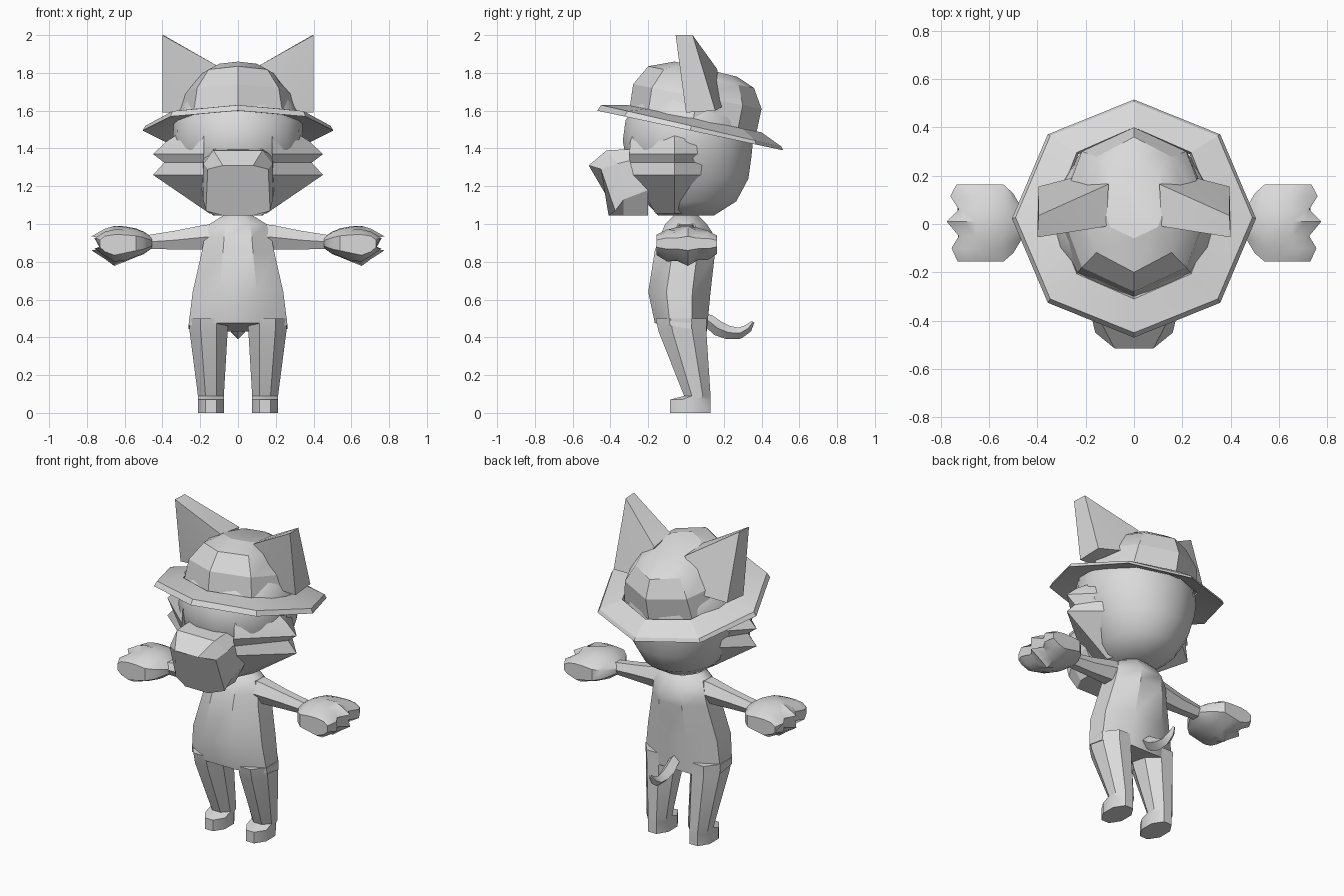
import bpy, bmesh, math
from mathutils import Vector

if "Cube" in bpy.data.objects:
    bpy.data.objects.remove(bpy.data.objects["Cube"])

grey = bpy.data.materials.new("light_grey")
grey.diffuse_color = (0.7, 0.7, 0.7, 1)
grey.use_nodes = True
grey.node_tree.nodes["Principled BSDF"].inputs["Base Color"].default_value = grey.diffuse_color


def finish(name, bm, angle=35, mirror=False):
    """Turn a bmesh into a shaded, optionally mirrored object."""
    bmesh.ops.recalc_face_normals(bm, faces=bm.faces)
    me = bpy.data.meshes.new(name)
    bm.to_mesh(me)
    bm.free()
    me.materials.append(grey)
    ob = bpy.data.objects.new(name, me)
    bpy.context.collection.objects.link(ob)
    bpy.ops.object.select_all(action='DESELECT')
    ob.select_set(True)
    bpy.context.view_layer.objects.active = ob
    bpy.ops.object.shade_smooth_by_angle(angle=math.radians(angle))
    if mirror:
        ob.modifiers.new("mirror", 'MIRROR')
    return ob


def loft(name, rings, angle=35, mirror=False, closed=False):
    """Skin rings with equal point counts; cap the ends unless closed."""
    bm = bmesh.new()
    vs = [[bm.verts.new(p) for p in r] for r in rings]
    n = len(vs[0])
    pairs = list(zip(vs, vs[1:])) + ([(vs[-1], vs[0])] if closed else [])
    for a, b in pairs:
        for i in range(n):
            j = (i + 1) % n
            bm.faces.new((a[i], a[j], b[j], b[i]))
    if not closed:
        bm.faces.new(vs[0])
        bm.faces.new(vs[-1])
    return finish(name, bm, angle, mirror)


def ring(x0, x1, y0, y1, z0, z1=None, n=8, flat=False):
    """Horizontal n-gon in a box; z runs from z0 (front) to z1 (back)."""
    z1 = z0 if z1 is None else z1
    ph, k = (math.pi / n, 1 / math.cos(math.pi / n)) if flat else (0, 1)
    pts = []
    for i in range(n):
        a = 2 * math.pi * i / n + ph
        u, v = math.cos(a) * k, math.sin(a) * k
        pts.append(((x0 + x1) / 2 + u * (x1 - x0) / 2,
                    (y0 + y1) / 2 + v * (y1 - y0) / 2,
                    (z0 + z1) / 2 + v * (z1 - z0) / 2))
    return pts


# Torso: half width, front, back, height in front, height behind
torso = [(.262, -.165, .11, .475, .43), (.24, -.20, .13, .64, .64),
         (.19, -.165, .155, .86, .86), (.178, -.14, .155, .93, .93),
         (.15, -.11, .11, 1.0, 1.0), (.07, -.06, .06, 1.05, 1.05)]
loft("torso", [ring(-w, w, a, b, z, y, flat=True) for w, a, b, z, y in torso])

# Legs with short square-toed feet
leg = [(.05, .26, -.16, .108, .50), (.055, .256, -.145, .108, .43),
       (.075, .212, -.01, .13, .09), (.075, .212, -.085, .13, .07),
       (.075, .212, -.085, .13, 0)]
loft("leg", [ring(*s, flat=True) for s in leg], mirror=True)

# Tail: diamond section following a curled path
tail = [(.08, .50, .03), (.12, .487, .035), (.17, .447, .04), (.225, .425, .036),
        (.285, .422, .03), (.33, .448, .022), (.355, .482, .008)]
rings = []
for i, (y, z, r) in enumerate(tail):
    a, b = tail[max(i - 1, 0)], tail[min(i + 1, len(tail) - 1)]
    d = Vector((0, b[0] - a[0], b[1] - a[1])).normalized()
    up, c = Vector((0, -d.z, d.y)) * r, Vector((0, y, z))
    side = Vector((r, 0, 0))
    rings.append([c + up, c + side, c - up, c - side])
loft("tail", rings, angle=50)

# Arms: six-sided tapered limbs
rings = []
for x, zc, hz, hy in [(.10, .935, .065, .08), (.18, .93, .065, .07),
                      (.33, .915, .05, .05), (.48, .905, .036, .045)]:
    rings.append([(x, hy * math.cos(math.pi * i / 3),
                   zc + hz * math.sin(math.pi * i / 3) / .866) for i in range(6)])
loft("arm", rings, mirror=True)

# Hands: mitten with a scalloped finger edge
cols = [-.155, -.10, -.05, .01, .06, .115, .163]
tips = [.73, .755, .725, .775, .725, .76, .735]
stations = [(.455, .30, .93, .872), (.50, .78, .96, .84), (.54, 1, .977, .825),
            (.60, 1, .988, .80), (.655, 1, .99, .778), (.705, 1, .975, .815),
            (None, 1, .935, .86)]
rings = []
for x, w, top, bot in stations:
    up, low = [], []
    for j, y in enumerate(cols):
        px = tips[j] if x is None else x
        e = .45 + .55 * (1 - (y / .165) ** 2)
        if j in (2, 4) and (x is None or x > .64):
            e *= .8
        up.append((px, y * w, .895 + (top - .895) * e))
        low.append((px, y * w, .895 + (bot - .895) * e))
    rings.append(up + low[::-1])
loft("hand", rings, angle=40, mirror=True)

# Head: smooth round skull with a flat chin
head = [(.13, -.15, .15, 1.045), (.22, -.22, .27, 1.12), (.29, -.28, .335, 1.24),
        (.335, -.325, .352, 1.36), (.345, -.34, .36, 1.44), (.34, -.325, .345, 1.55),
        (.28, -.25, .28, 1.66), (.15, -.14, .16, 1.74)]
loft("head", [ring(-w, w, a, b, z, n=18) for w, a, b, z in head], angle=45)

# Cheek fur: wedge with two pointed tips on each side
cheek = [(.15, 1.055), (.45, 1.26), (.39, 1.325), (.45, 1.37), (.375, 1.44), (.32, 1.475)]
front = [(.10, -.16), (.18, -.285), (.18, -.30), (.18, -.30), (.18, -.295), (.18, -.28)]
back = [(.12, .04), (.24, .12), (.27, .12), (.27, .12), (.27, .12), (.27, .11)]
loft("cheek_fur", [[(f[0], f[1], z), (x, -.06, z), (b[0], b[1], z)]
                   for (x, z), f, b in zip(cheek, front, back)], mirror=True)

# Snout: faceted muzzle, each section given by its right half
muzzle = [[(.08, -.515, 1.31), (.16, -.45, 1.29), (.17, -.375, 1.07), (.08, -.41, 1.045)],
          [(.13, -.42, 1.39), (.182, -.36, 1.32), (.185, -.33, 1.13), (.12, -.33, 1.045)],
          [(.13, -.22, 1.40), (.188, -.20, 1.36), (.19, -.20, 1.18), (.12, -.20, 1.045)]]
loft("snout", [h + [(-x, y, z) for x, y, z in h[::-1]] for h in muzzle], angle=20)

# Hat brim: tilted octagonal band
brim = [(.505, -.47, .515, 1.60, 1.39), (.49, -.45, .505, 1.63, 1.41),
        (.335, -.31, .40, 1.63, 1.485), (.325, -.30, .39, 1.60, 1.455)]
loft("hat_brim", [ring(-w, w, a, b, z, y) for w, a, b, z, y in brim], angle=15, closed=True)

# Hat crown: tilted octagonal dome
crown = [(.335, -.30, .37, 1.60, 1.47), (.305, -.28, .40, 1.74, 1.61),
         (.22, -.20, .36, 1.835, 1.72), (.14, -.06, .27, 1.86, 1.78)]
loft("hat_crown", [ring(-w, w, a, b, z, y) for w, a, b, z, y in crown], angle=25)

# Ears: convex wedges pointing up and outward
bm = bmesh.new()
for p in [(.40, -.055, 2.0), (.395, .035, 2.0), (.40, 0, 1.59), (.115, -.01, 1.84),
          (.105, .165, 1.82), (.26, .19, 1.62), (.395, .155, 1.60), (.15, 0, 1.60)]:
    bm.verts.new(p)
bmesh.ops.convex_hull(bm, input=bm.verts)
finish("ear", bm, angle=20, mirror=True)
